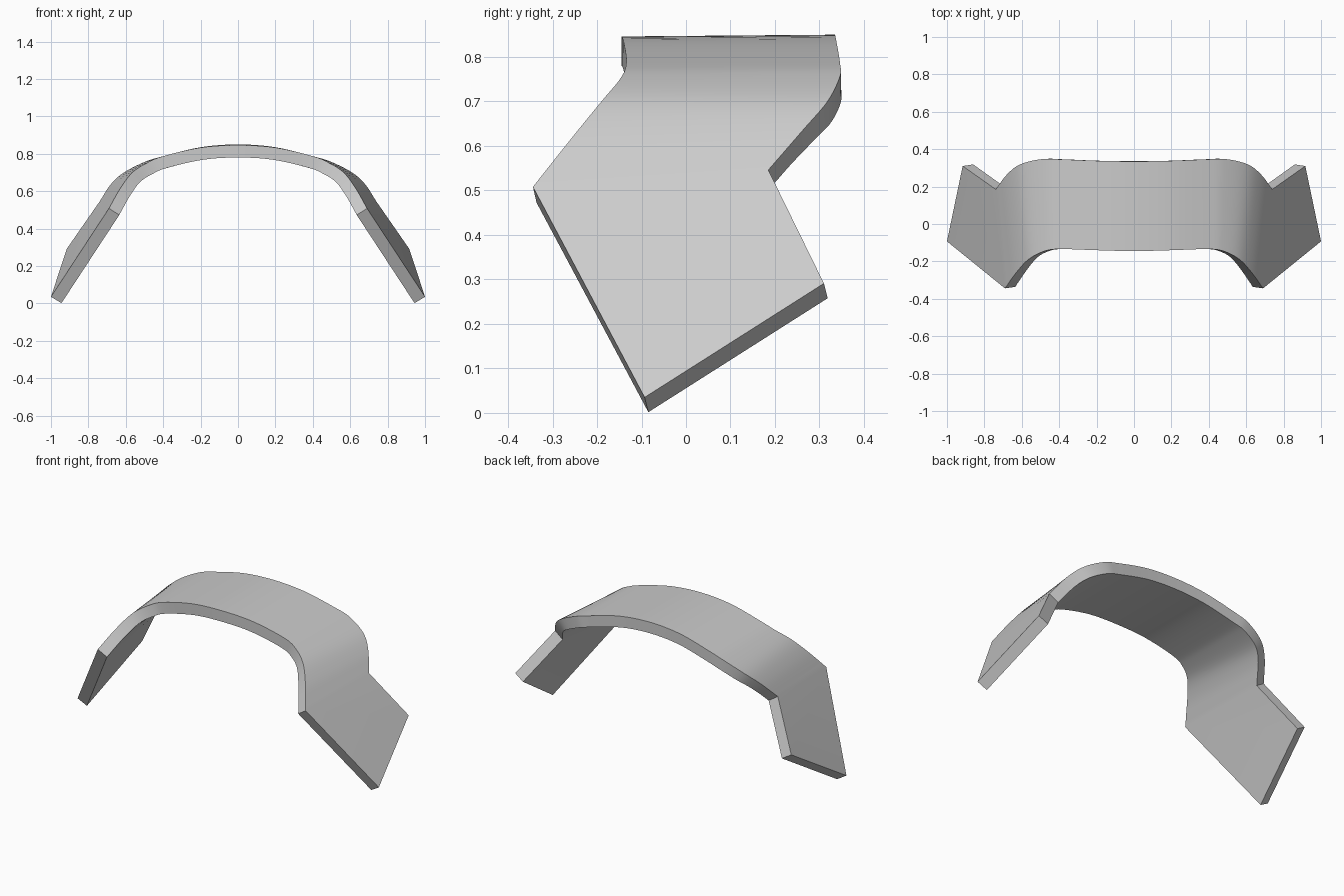
import bpy
from mathutils import Vector

cube = bpy.data.objects.get("Cube")
if cube:
    bpy.data.objects.remove(cube, do_unlink=True)

THICKNESS = 0.066
STEPS = 5

# Edge curves of the outer surface, from the middle of the arch to the leg top
front_edge = [(0, -.145, .846), (.2, -.14, .833), (.4, -.134, .787), (.485, -.147, .752),
              (.565, -.19, .70), (.63, -.26, .614), (.69, -.344, .508)]
back_edge = [(0, .335, .85), (.2, .338, .835), (.4, .346, .787), (.5, .346, .756),
             (.61, .318, .70), (.68, .264, .637), (.739, .185, .546)]
leg_end = (Vector((1, -.093, .035)), Vector((.916, .31, .291)))


def smooth_path(points):
    """Interpolate a curve that passes through every point."""
    p = [Vector(q) for q in points]
    before = Vector((-p[1].x, p[1].y, p[1].z))
    p = [before] + p + [p[-1] * 2 - p[-2]]
    path = []
    for a, b, c, d in zip(p, p[1:], p[2:], p[3:]):
        for k in range(STEPS):
            t = k / STEPS
            path.append(b + (c - a) * (t / 2)
                        + (a * 2 - b * 5 + c * 4 - d) * (t * t / 2)
                        + (b * 3 - a - c * 3 + d) * (t ** 3 / 2))
    return path + [p[-2]]


# Half of the outer surface: curved band followed by the flat slanted leg
rows = list(zip(smooth_path(front_edge), smooth_path(back_edge))) + [leg_end]
verts = [v for row in rows for v in row]
faces = [(2 * i, 2 * i + 2, 2 * i + 3, 2 * i + 1) for i in range(len(rows) - 1)]
mesh = bpy.data.meshes.new("arched_band")
mesh.from_pydata(verts, [], faces)
band = bpy.data.objects.new("arched_band", mesh)
bpy.context.collection.objects.link(band)

# Grey material
grey = bpy.data.materials.new("light_grey")
grey.use_nodes = True
colour = (0.6, 0.6, 0.6, 1)
grey.diffuse_color = colour
grey.node_tree.nodes["Principled BSDF"].inputs["Base Color"].default_value = colour
mesh.materials.append(grey)

# Mirror the half and give the sheet its thickness inwards
mirror = band.modifiers.new("mirror", "MIRROR")
mirror.use_clip = True
shell = band.modifiers.new("shell", "SOLIDIFY")
shell.thickness = THICKNESS
shell.offset = -1
shell.use_even_offset = True

bpy.ops.object.select_all(action="DESELECT")
band.select_set(True)
bpy.context.view_layer.objects.active = band
for name in ("mirror", "shell"):
    bpy.ops.object.modifier_apply(modifier=name)
bpy.ops.object.shade_smooth_by_angle(angle=0.6)
